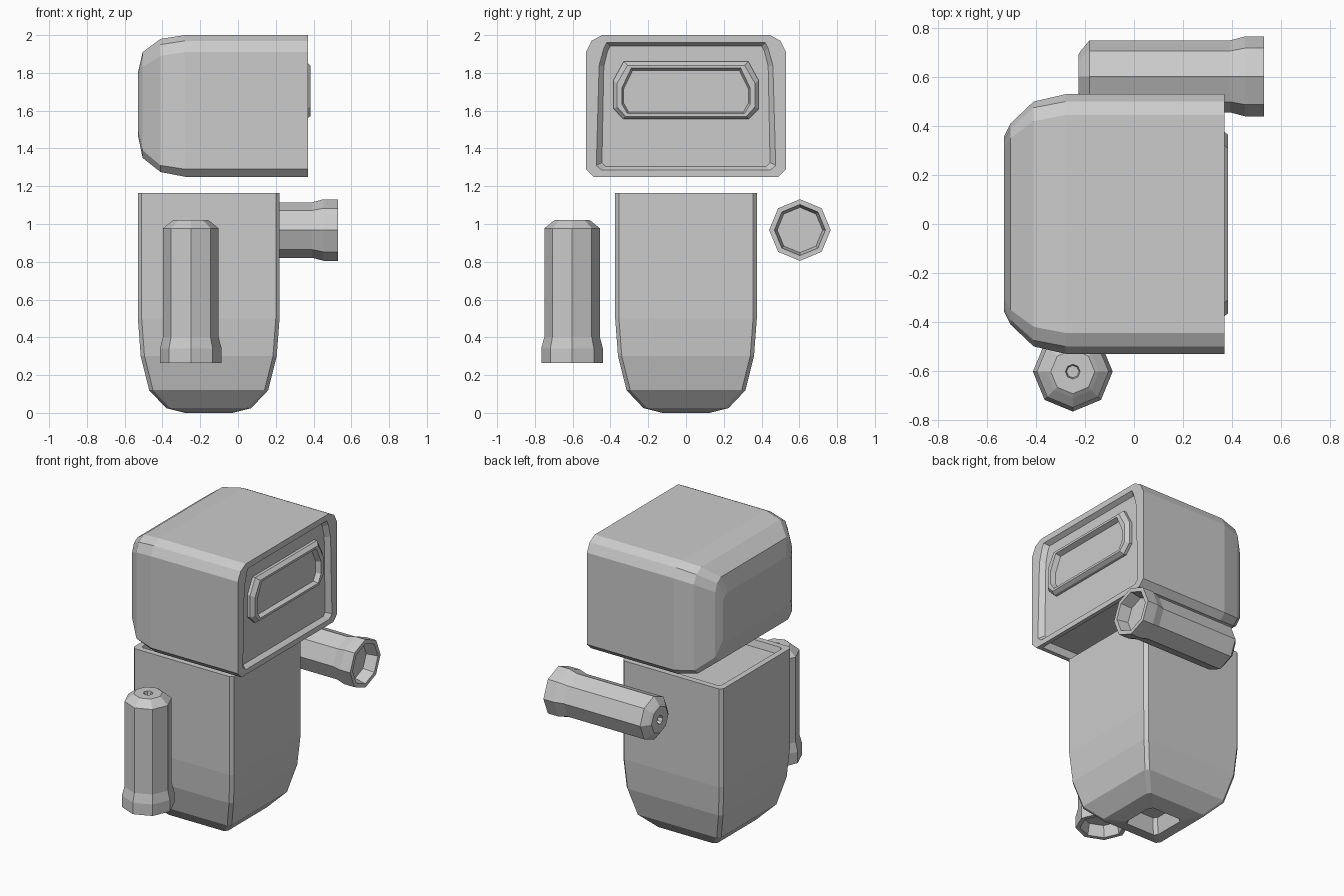
import bpy, bmesh
from math import cos, sin, pi

if "Cube" in bpy.data.objects:
    bpy.data.objects.remove(bpy.data.objects["Cube"])


def loft(name, rings, tweak=None):
    """Skin a stack of equal-length point rings and cap both ends."""
    bm = bmesh.new()
    loops = [[bm.verts.new(p) for p in ring] for ring in rings]
    n = len(loops[0])
    for a, b in zip(loops, loops[1:]):
        for i in range(n):
            j = (i + 1) % n
            bm.faces.new((a[i], a[j], b[j], b[i]))
    bm.faces.new(loops[0])
    bm.faces.new(loops[-1])
    bmesh.ops.recalc_face_normals(bm, faces=bm.faces)
    if tweak:
        tweak(bm)
    mesh = bpy.data.meshes.new(name)
    bm.to_mesh(mesh)
    bm.free()
    obj = bpy.data.objects.new(name, mesh)
    bpy.context.collection.objects.link(obj)
    return obj


def mirrored(x, half):
    """Ring in the plane at x from a right-half outline of (y, z)."""
    return [(x, y, z) for y, z in half] + [(x, -y, z) for y, z in reversed(half)]


def chamfered_square(cx, half, z, c):
    h, k = half, half - c
    pts = [(h, -k), (h, k), (k, h), (-k, h), (-h, k), (-h, -k), (-k, -h), (k, -h)]
    return [(cx + x, y, z) for x, y in pts]


# Head: rounded back, square front with a recessed face panel
head_full = [(.445, 2.0), (.50, 1.97), (.53, 1.91), (.53, 1.29), (.49, 1.25)]
head_rings = [
    (-.53, [(.31, 1.80), (.34, 1.79), (.36, 1.76), (.36, 1.50), (.33, 1.47)]),
    (-.505, [(.35, 1.91), (.39, 1.885), (.41, 1.83), (.41, 1.39), (.37, 1.35)]),
    (-.41, [(.42, 1.98), (.475, 1.95), (.50, 1.89), (.50, 1.31), (.46, 1.275)]),
    (-.28, head_full),
    (.37, head_full),
    (.37, [(.42, 1.96), (.435, 1.93), (.46, 1.84), (.475, 1.31), (.445, 1.285)]),
    (.34, [(.40, 1.942), (.415, 1.915), (.435, 1.835), (.445, 1.325), (.425, 1.305)]),
]


def neck_socket(bm):
    # Shallow opening under the head
    bm.normal_update()
    face = max((f for f in bm.faces if f.normal.z < -.99), key=lambda f: f.calc_area())
    bmesh.ops.inset_individual(bm, faces=[face], thickness=.04)
    bmesh.ops.inset_individual(bm, faces=[face], thickness=.01, depth=-.05)


loft("head", [mirrored(x, h) for x, h in head_rings], neck_socket)

# Visor: raised frame with a sunken window
visor_rings = [
    (.335, [(.33, 1.86), (.385, 1.76), (.385, 1.61), (.33, 1.555)]),
    (.36, [(.33, 1.86), (.385, 1.76), (.385, 1.61), (.33, 1.555)]),
    (.383, [(.31, 1.84), (.365, 1.745), (.365, 1.62), (.32, 1.57)]),
    (.383, [(.29, 1.825), (.34, 1.72), (.34, 1.635), (.31, 1.585)]),
    (.35, [(.283, 1.812), (.33, 1.715), (.33, 1.64), (.303, 1.592)]),
]
loft("visor", [mirrored(x, h) for x, h in visor_rings])

# Body: tapering base with a bottom socket, recessed rim on top
body_profile = [  # half width, height, corner chamfer
    (.10, .10, .02), (.125, 0, .02), (.225, .025, .02), (.315, .12, .02),
    (.36, .30, .02), (.375, .50, .02), (.375, 1.165, .02),
    (.335, 1.165, .015), (.325, 1.12, .015),
]
loft("body", [chamfered_square(-.155, h, z, c) for h, z, c in body_profile])

# Arms: eight-sided tubes with a flared open cuff and a domed shoulder
arm_profile = [  # distance from shoulder end, radius
    (.03, .025), (0, .03), (0, .09), (.012, .107), (.045, .147), (.62, .147),
    (.68, .163), (.757, .163), (.757, .135), (.68, .12),
]


def arm(name, place):
    loft(name, [[place(d, r * cos(i * pi / 4), r * sin(i * pi / 4)) for i in range(8)]
                for d, r in arm_profile])


arm("lowered_arm", lambda d, u, v: (-.25 + u, -.603 + v, 1.022 - d))
arm("raised_arm", lambda d, u, v: (-.227 + d, .603 + u, .968 + v))
